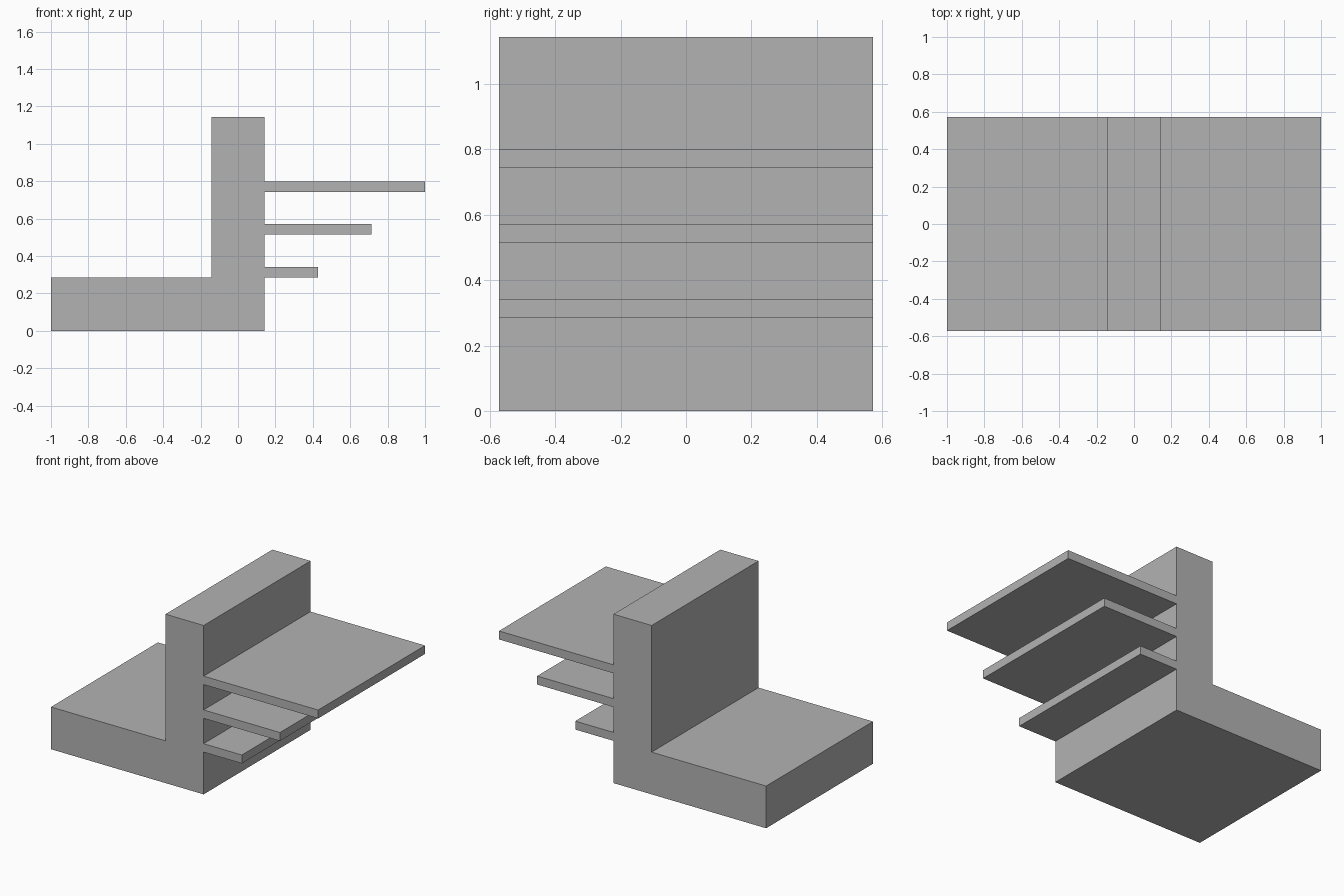
import bpy, bmesh

if "Cube" in bpy.data.objects:
    bpy.data.objects.remove(bpy.data.objects["Cube"])

U = 2 / 14          # design module: the total width is 14 modules
HALF_DEPTH = 4 * U

grey = bpy.data.materials.new("plain grey")
grey.diffuse_color = (0.45, 0.45, 0.45, 1)
grey.use_nodes = True
grey.node_tree.nodes["Principled BSDF"].inputs["Base Color"].default_value = grey.diffuse_color


def extrude_profile(name, points):
    """Extrude an (x, z) outline, given in modules, through the full depth."""
    bm = bmesh.new()
    face = bm.faces.new([bm.verts.new((x * U, -HALF_DEPTH, z * U)) for x, z in points])
    ext = bmesh.ops.extrude_face_region(bm, geom=[face])
    moved = [v for v in ext["geom"] if isinstance(v, bmesh.types.BMVert)]
    bmesh.ops.translate(bm, verts=moved, vec=(0, 2 * HALF_DEPTH, 0))
    bmesh.ops.recalc_face_normals(bm, faces=bm.faces)
    mesh = bpy.data.meshes.new(name)
    bm.to_mesh(mesh)
    bm.free()
    mesh.materials.append(grey)
    obj = bpy.data.objects.new(name, mesh)
    bpy.context.collection.objects.link(obj)
    return obj


# L-shaped body: thick seat slab and upright back
extrude_profile("seat_and_back", [(-7, 0), (1, 0), (1, 8), (-1, 8), (-1, 2), (-7, 2)])

# Three thin shelves behind the back, each longer than the one below
for i, name in enumerate(("lower_shelf", "middle_shelf", "upper_shelf")):
    end, bottom = 3 + 2 * i, 2 + 1.6 * i
    top = bottom + 0.4
    extrude_profile(name, [(1, bottom), (end, bottom), (end, top), (1, top)])
